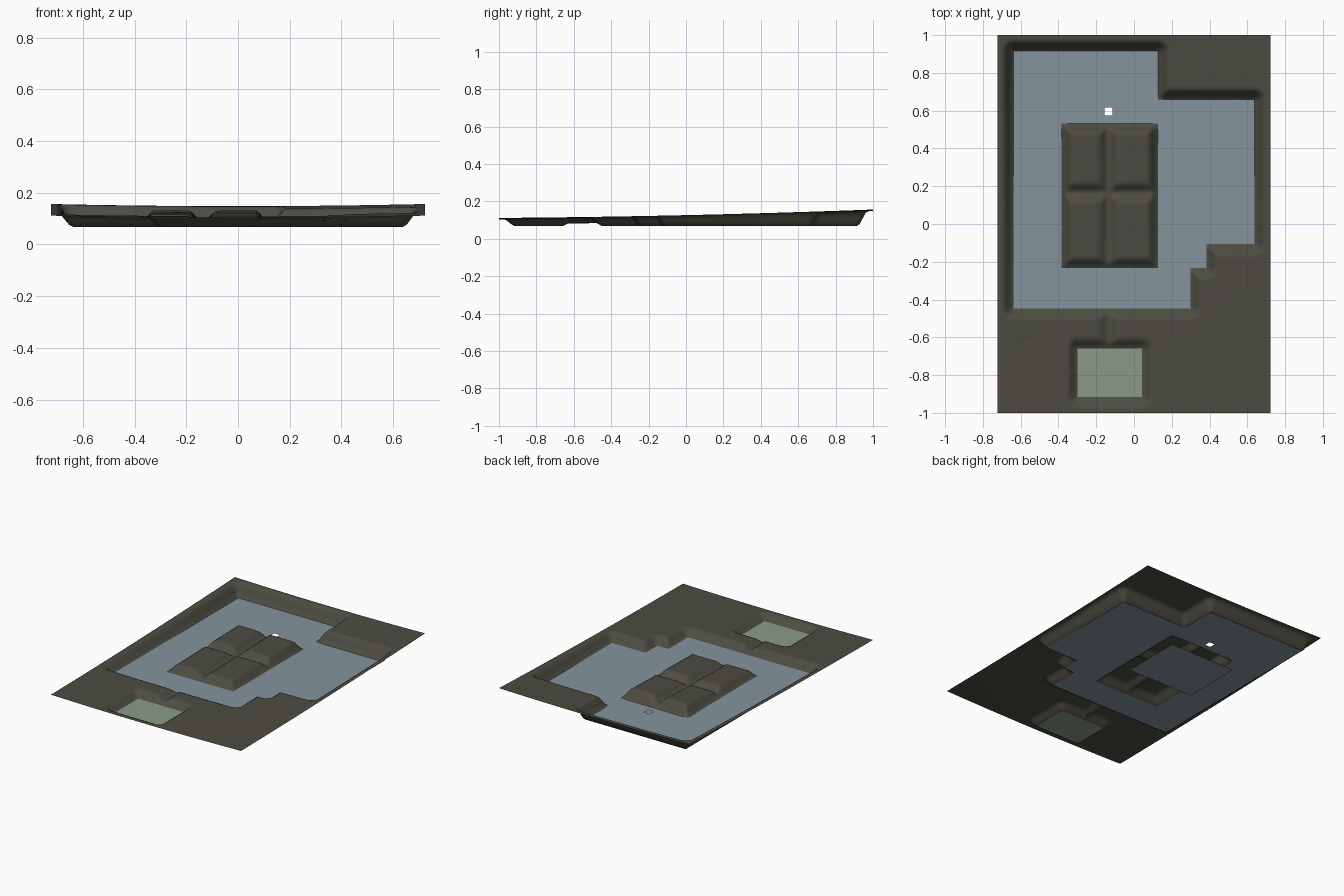
import bpy, bmesh, math

if "Cube" in bpy.data.objects:
    bpy.data.objects.remove(bpy.data.objects["Cube"])

CELL = 2 / 47            # plan is 34 x 47 cells
SUB = 3                  # fine steps per cell
NX, NY = 34 * SUB, 47 * SUB
FLOOR = 0.068

# rectangles in cell units: x0, x1, y0, y1
LAKE = [(2, 20, 13, 45), (20, 24, 13, 18), (20, 26, 18, 21), (20, 32, 21, 39)]
ISLAND = (8, 20, 18, 36)
POND = (10, 18, 2, 8)
HOLE = (13.33, 14.34, 37, 38)
GROOVE_X, GROOVE_Y = 13.8, 27.4


def material(name, rgb):
    m = bpy.data.materials.new(name)
    m.diffuse_color = (*rgb, 1)
    m.use_nodes = True
    m.node_tree.nodes["Principled BSDF"].inputs["Base Color"].default_value = m.diffuse_color
    return m


earth = material("olive_earth", (0.075, 0.072, 0.054))
blue = material("grey_blue_water", (0.235, 0.295, 0.335))
green = material("pale_green_water", (0.25, 0.33, 0.245))


def inside(r, x, y):
    return r[0] <= x <= r[1] and r[2] <= y <= r[3]


def distance(r, x, y):
    return math.hypot(max(r[0] - x, 0, x - r[1]), max(r[2] - y, 0, y - r[3]))


def smooth(t):
    t = min(max(t, 0), 1)
    return t * t * (3 - 2 * t)


def kind(x, y):
    if inside(POND, x, y):
        return "pond"
    if inside(ISLAND, x, y):
        return "land"
    if inside(HOLE, x, y):
        return "hole"
    return "lake" if any(inside(r, x, y) for r in LAKE) else "land"


def land_height(x, y):
    # gentle rise to the back and sides, banks falling to the water
    px, py = (x - 17) * CELL, y * CELL - 1
    base = 0.118 + 0.0225 * py + 0.0075 * py * py + 0.016 * px * px
    on_island = inside(ISLAND, x, y)
    if on_island:
        d = min(x - ISLAND[0], ISLAND[1] - x, y - ISLAND[2], ISLAND[3] - y)
    else:
        d = min(distance(r, x, y) for r in LAKE + [POND])
    f = smooth(d / 1.35)
    # shallow grooves splitting the island and joining pond to lake
    if on_island or inside((10, 18, 8, 13), x, y):
        f = min(f, 0.35 + 0.65 * smooth(abs(x - GROOVE_X) / 1.3))
    if on_island:
        f = min(f, 0.35 + 0.65 * smooth(abs(y - GROOVE_Y) / 1.3))
    return FLOOR + (base - FLOOR) * f


def sheet(name, wanted, height, mat):
    bm = bmesh.new()
    verts = {}

    def vert(i, j):
        if (i, j) not in verts:
            x, y = i / SUB, j / SUB
            verts[i, j] = bm.verts.new(((x - 17) * CELL, y * CELL - 1, height(x, y)))
        return verts[i, j]

    for i in range(NX):
        for j in range(NY):
            if wanted((i + 0.5) / SUB, (j + 0.5) / SUB):
                f = bm.faces.new([vert(i, j), vert(i + 1, j), vert(i + 1, j + 1), vert(i, j + 1)])
                f.smooth = True
    me = bpy.data.meshes.new(name)
    bm.to_mesh(me)
    bm.free()
    me.materials.append(mat)
    ob = bpy.data.objects.new(name, me)
    bpy.context.collection.objects.link(ob)
    return ob


def level(z):
    return lambda x, y: z


# ground with banks, island mounds and grooves
sheet("ground", lambda x, y: kind(x, y) == "land", land_height, earth)
# flat water surfaces
sheet("lake_surface", lambda x, y: kind(x, y) == "lake", level(FLOOR), blue)
sheet("pond_surface", lambda x, y: kind(x, y) == "pond", level(FLOOR), green)
# loose panel hanging below the island
sheet("lower_panel", lambda x, y: inside((8, 20, 26, 36), x, y), level(0.0), blue)
